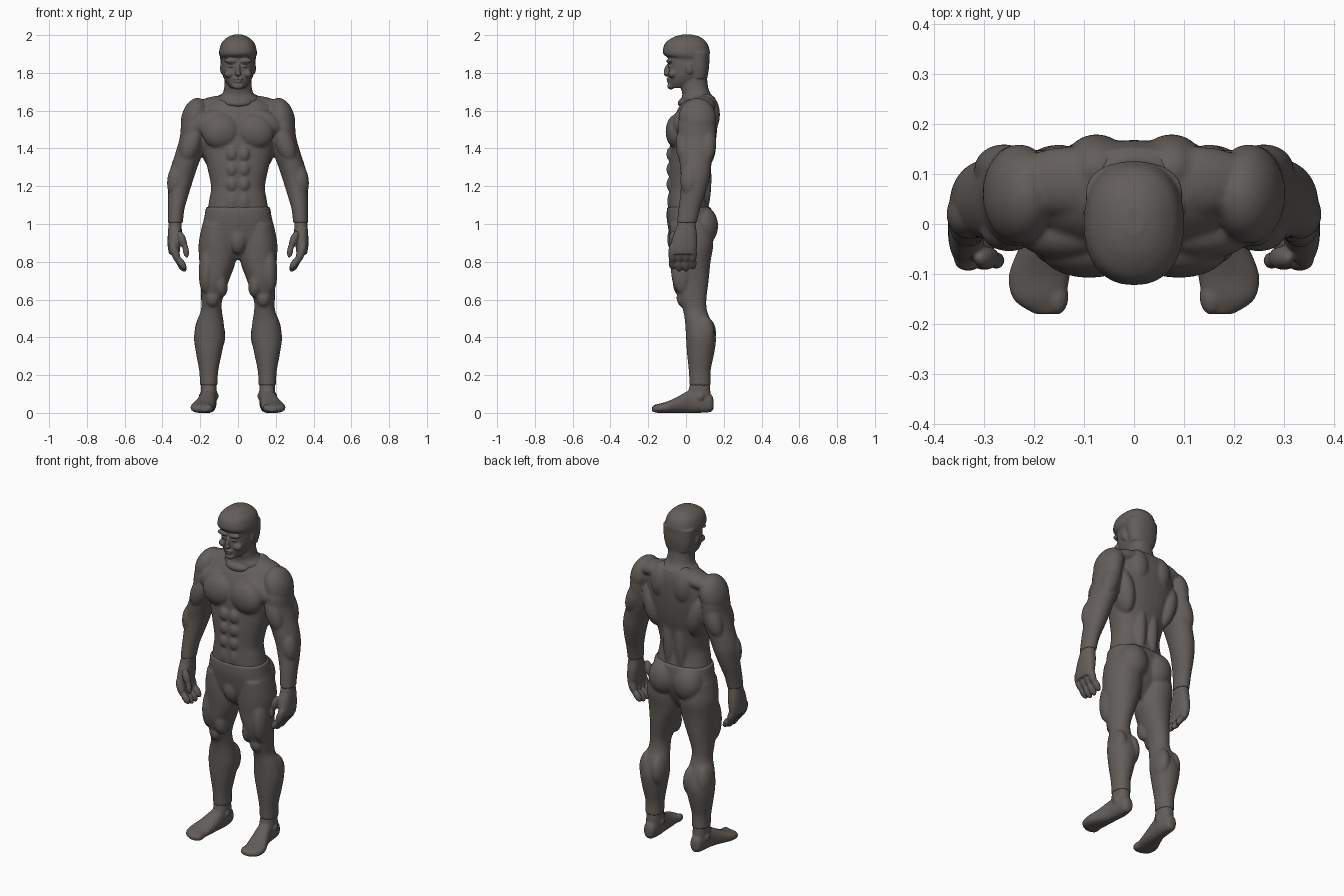
import bpy, bmesh, math
from mathutils import Vector, Matrix, Euler

default = bpy.data.objects.get("Cube")
if default:
    bpy.data.objects.remove(default)

skin = bpy.data.materials.new("warm dark grey")
skin.use_nodes = True
skin.diffuse_color = (0.125, 0.112, 0.103, 1)
skin.node_tree.nodes["Principled BSDF"].inputs["Base Color"].default_value = skin.diffuse_color
skin.node_tree.nodes["Principled BSDF"].inputs["Roughness"].default_value = 0.7

CM = 0.01
BOTH, LEFT, RIGHT = (1, -1), (1,), (-1,)


def spline(rows, steps=5):
    """Catmull-Rom interpolation of rows of section bounds."""
    rows = [Vector(r) for r in rows]
    result = []
    for i in range(len(rows) - 1):
        a, b, c, d = rows[max(i - 1, 0)], rows[i], rows[i + 1], rows[min(i + 2, len(rows) - 1)]
        for k in range(steps):
            t = k / steps
            result.append(b + (c - a) * t / 2 + (a * 2 - b * 5 + c * 4 - d) * t * t / 2
                          + (b * 3 - a - c * 3 + d) * t * t * t / 2)
    return result + [rows[-1]]


def loft(bm, rows, sides=LEFT, along="z", power=2.3, count=32):
    """Skin rounded sections; rows hold position and the low/high bounds of both cross axes."""
    for side in sides:
        previous = first = None
        for p, u0, u1, v0, v1 in spline(rows):
            ring = []
            for k in range(count):
                angle = math.tau * k / count
                c, s = math.cos(angle), math.sin(angle)
                u = (u0 + u1) / 2 + (u1 - u0) / 2 * math.copysign(abs(c) ** (2 / power), c)
                v = (v0 + v1) / 2 + (v1 - v0) / 2 * math.copysign(abs(s) ** (2 / power), s)
                co = (u, v, p) if along == "z" else (u, p, v)
                ring.append(bm.verts.new((co[0] * side * CM, co[1] * CM, co[2] * CM)))
            if previous:
                for k in range(count):
                    n = (k + 1) % count
                    bm.faces.new((previous[k], previous[n], ring[n], ring[k]))
            first = first or ring
            previous = ring
        bm.faces.new(first)
        bm.faces.new(previous)


def blob(bm, at, size, lean=(0, 0, 0), sides=BOTH):
    """Ellipsoid muscle, mirrored over the given sides; lean is in degrees."""
    for side in sides:
        place = Matrix.LocRotScale(Vector(at) * CM, Euler([math.radians(a) for a in lean]),
                                   Vector(size) * CM)
        mirror = Matrix.Diagonal((side, 1, 1, 1))
        bmesh.ops.create_uvsphere(bm, u_segments=24, v_segments=16, radius=1, matrix=mirror @ place)


def finish(bm, name, voxel=0.007, rounds=5):
    """Fuse the shapes into one smooth skin."""
    bmesh.ops.recalc_face_normals(bm, faces=bm.faces)
    mesh = bpy.data.meshes.new(name)
    bm.to_mesh(mesh)
    bm.free()
    obj = bpy.data.objects.new(name, mesh)
    bpy.context.scene.collection.objects.link(obj)
    fuse = obj.modifiers.new("fuse", "REMESH")
    fuse.mode = "VOXEL"
    fuse.voxel_size = voxel
    soften = obj.modifiers.new("soften", "SMOOTH")
    soften.factor = 0.5
    soften.iterations = rounds
    graph = bpy.context.evaluated_depsgraph_get()
    baked = bpy.data.meshes.new_from_object(obj.evaluated_get(graph))
    obj.modifiers.clear()
    obj.data = baked
    baked.materials.clear()
    baked.materials.append(skin)
    for face in baked.polygons:
        face.use_smooth = True
        face.material_index = 0


# Torso with arms
bm = bmesh.new()
loft(bm, [(107, -16.3, 16.3, -9.3, 12.5), (114, -15, 15, -9.2, 11.3), (120, -14.3, 14.3, -9, 11.3),
          (130, -16.3, 16.3, -9, 13), (138, -18.5, 18.5, -8.5, 14.8), (148, -21, 21, -8, 16.3),
          (156, -21, 21, -6.5, 16.8), (163, -18, 18, -3, 16.5), (167.5, -11, 11, 1, 15)])
loft(bm, [(162, 17, 26, 0, 13), (154, 17, 29.8, -4, 15.5), (146, 18, 30.8, -4.3, 15.5),
          (138, 18.7, 33, -3.8, 14.5), (130, 21.5, 35.6, -3.2, 13.3), (124, 23.5, 36.7, -2.7, 12.5),
          (116, 26, 37, -3, 10.3), (108, 28.3, 37, -4, 7.5), (100.5, 29.2, 37.2, -4.8, 5.6)],
     BOTH, power=2)
blob(bm, (9, -5, 149), (10, 5.8, 9), (0, 15, 0))            # chest
blob(bm, (14, -2, 154), (10, 5, 6), (0, 25, 0))             # upper chest
blob(bm, (23, 6, 156), (7, 10, 11), (0, -15, 0))            # shoulder cap
blob(bm, (13, 8.5, 163), (12, 7, 4.5), (0, 12, 0))          # sloping neck muscle
blob(bm, (7.5, 11, 158), (7, 7, 11))                        # shoulder blade
blob(bm, (15, 8, 142), (5.5, 8, 14), (0, 12, 0))            # side of back
blob(bm, (4, 9, 124), (4, 4.5, 20))                         # lower back
blob(bm, (25, -1, 142), (5, 4.5, 10), (0, -20, 0))          # front upper arm
blob(bm, (26, 11, 143), (5, 5, 11), (0, -20, 0))            # back upper arm
blob(bm, (33, 2, 123), (4.5, 5, 9), (0, -6, 0))             # forearm
for height in (137, 129, 121):
    blob(bm, (3.2, -8, height), (3, 2.4, 3.9))              # stomach
blob(bm, (3, -7.5, 112), (3.5, 2.4, 6))                     # lower stomach
finish(bm, "torso_and_arms")

# Pelvis with legs
bm = bmesh.new()
loft(bm, [(109, -17, 17, -10, 13.2), (104, -17.8, 17.8, -10.3, 14), (98, -18.8, 18.8, -9.5, 14),
          (91, -17, 17, -8, 12), (85, -9, 9, -5, 9), (81, -4, 4, -2, 6)])
loft(bm, [(100, 4, 18.8, -8.5, 13), (90, 1, 20.8, -8.7, 14.5), (80, 1.3, 20.5, -8, 13),
          (70, 4.8, 19.7, -7, 12), (60, 8.3, 19.5, -3.5, 10.8), (54, 8.5, 19.7, -1.5, 11.2),
          (48, 7.6, 22, -.5, 13.5), (40, 7, 23.3, 0, 15.8), (32, 8.5, 22.3, .5, 15),
          (22, 10.5, 20.5, 1.5, 13), (14.5, 10.8, 20.2, 1.8, 13.2)], BOTH, power=2.1)
blob(bm, (8.3, 9, 99), (8.8, 8, 10.5))                      # buttock
blob(bm, (0, -5, 92), (5, 5, 8), sides=LEFT)                # groin
blob(bm, (9.5, -2, 69), (4, 5, 8), (0, 8, 0))               # inner thigh
blob(bm, (16.5, -2, 76), (4.3, 6, 13), (0, -3, 0))          # outer thigh
blob(bm, (13.5, -1.5, 61), (3.8, 3.5, 5))                   # kneecap
blob(bm, (10.8, 10, 42), (4, 6, 9), (0, 4, 0))              # inner calf
blob(bm, (19, 9, 43), (4, 6, 9), (0, -4, 0))                # outer calf
finish(bm, "pelvis_and_legs")

# Head, hair and neck
bm = bmesh.new()
loft(bm, [(197, -6, 6, -7, 9), (192, -8.5, 8.5, -9.5, 11.5), (186, -8.8, 8.8, -9.3, 12),
          (180, -8.3, 8.3, -9.2, 11.5), (175.5, -6.6, 6.6, -9, 8), (172, -3.8, 3.8, -8.6, 3)])
loft(bm, [(187.5, -9, 9, -8.5, 12), (189.5, -9.9, 9.9, -11.6, 12.5), (192, -9.9, 9.9, -12.2, 12.5),
          (196, -8.6, 8.6, -10.8, 11), (199, -5.4, 5.4, -6.5, 7.5), (200.3, -2, 2, -2, 3)])
loft(bm, [(177, -7.6, 7.6, 2, 11.2), (183, -9, 9, 1, 12.2), (191, -9.7, 9.7, -1, 12.5)])
loft(bm, [(180, -7, 7, -3, 11), (173, -7.2, 7.2, -2.8, 11.6), (169, -8.3, 8.3, -2, 13),
          (166.5, -11.2, 11.2, -2.2, 15.5), (163, -12, 12, -2.5, 15.8)])
blob(bm, (3.8, -8.6, 186.3), (3.6, 1.8, 1.3), (0, -5, 0))   # brow
blob(bm, (4.8, -7, 179.5), (2.6, 2.5, 2.2))                 # cheek
blob(bm, (3.5, -8.7, 183.6), (1.5, .9, .7))                 # eye
blob(bm, (8.6, 1.5, 182.5), (.9, 2, 3.2), (12, 0, 0))       # ear
blob(bm, (0, -9.6, 181.6), (1.2, 2, 3.8), (-18, 0, 0), LEFT)  # nose bridge
blob(bm, (0, -10.4, 179.6), (1.8, 1.5, 1.1), sides=LEFT)    # nose tip
blob(bm, (0, -9, 176.8), (2.7, 1.4, .7), sides=LEFT)        # upper lip
blob(bm, (0, -8.9, 175.4), (2.3, 1.3, .7), sides=LEFT)      # lower lip
blob(bm, (0, -8, 173), (3, 1.9, 1.8), sides=LEFT)           # chin
blob(bm, (0, -1, 164.5), (7, 3.5, 2.5), (25, 0, 0), LEFT)   # collar point
finish(bm, "head_and_neck", 0.0045, 4)

for label, side in (("left", LEFT), ("right", RIGHT)):
    # Half-closed hand
    bm = bmesh.new()
    loft(bm, [(104, 30, 36.3, -3.7, 4.7), (99, 29.8, 36.8, -4.8, 5.2), (94, 29.8, 37.2, -6.8, 5.8),
              (88, 30.5, 37.2, -8.2, 5.8), (84, 31, 36.5, -8.3, 5.2)], side)
    for finger in range(4):
        y = 3.6 - finger * 3.6
        tip = 1.2 if finger in (1, 2) else 0
        blob(bm, (33.2, y, 84.5), (2.2, 2.2, 5.6), (0, 20, 0), side)
        blob(bm, (30, y, 79.3 - tip), (1.9, 2, 4), (0, 35, 0), side)
    blob(bm, (29.5, -6.8, 91.5), (2.1, 2.3, 5), (0, 20, 0), side)   # thumb base
    blob(bm, (27.6, -7.3, 86), (1.6, 1.7, 4), (0, 8, 0), side)      # thumb tip
    finish(bm, label + "_hand", 0.005, 4)

    # Foot, turned slightly outward
    bm = bmesh.new()
    loft(bm, [(14.6, 13.8, 17, 2.5, 7), (13, 12.2, 18.8, .5, 10), (7, 11.3, 19.8, 0, 12),
              (2, 11.6, 20.5, 0, 12), (-4, 12, 22.7, 0, 8.8), (-10, 12.8, 25, 0, 6),
              (-15, 13.7, 24.2, 0, 4.6), (-18, 15, 20, .8, 3)], side, along="y")
    loft(bm, [(4, 11.5, 19.5, 1, 13.5), (10, 11.2, 19.7, 1, 13), (16.5, 11.6, 19.5, 2.5, 12.5)], side)
    blob(bm, (11.8, 6.5, 9), (1.5, 2.2, 2.2), sides=side)           # inner ankle bone
    blob(bm, (19.3, 7.5, 8.5), (1.5, 2.2, 2.2), sides=side)         # outer ankle bone
    blob(bm, (15.5, -14.5, 2.4), (2.4, 3.7, 2.3), sides=side)       # big toe
    finish(bm, label + "_foot", 0.005, 4)
